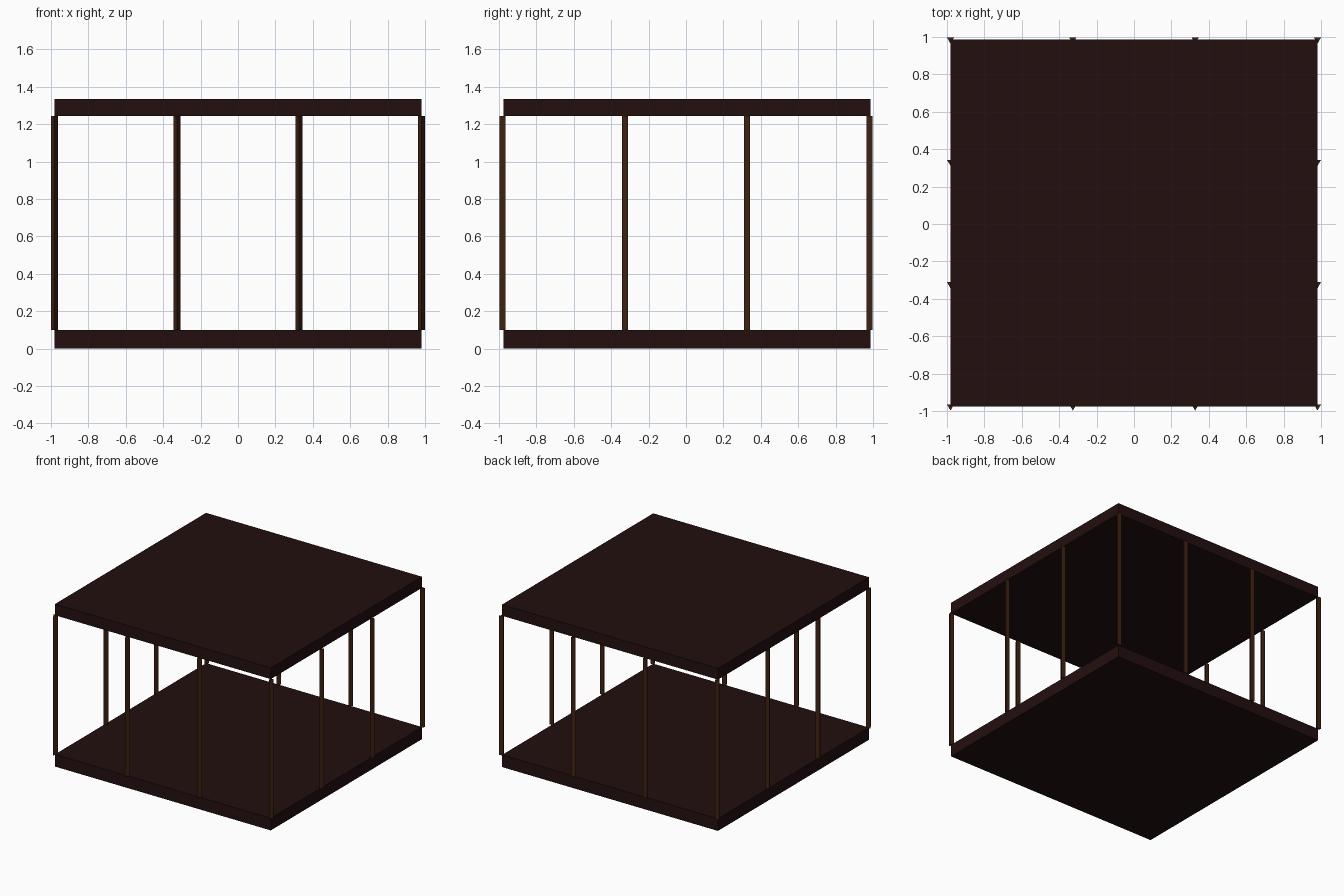
import bpy
import math

if "Cube" in bpy.data.objects:
    bpy.data.objects.remove(bpy.data.objects["Cube"])

HALF = 0.981      # half width of the slabs and of the post grid
CY = 0.0055       # slab centre in y
R = 0.022         # radius of the three-sided posts
Z0, Z1, Z2 = 0.10, 1.243, 1.335


def material(name, rgb):
    m = bpy.data.materials.new(name)
    m.diffuse_color = (*rgb, 1)
    m.use_nodes = True
    m.node_tree.nodes["Principled BSDF"].inputs["Base Color"].default_value = m.diffuse_color
    return m


dark_wood = material("dark red wood", (0.0165, 0.0046, 0.0048))
brown_wood = material("brown wood", (0.052, 0.017, 0.006))


def slab(name, low, high):
    bpy.ops.mesh.primitive_cube_add(size=1, location=(0, CY, (low + high) / 2))
    ob = bpy.context.object
    ob.name = name
    ob.scale = (2 * HALF, 2 * HALF, high - low)
    ob.data.materials.append(dark_wood)


def post(name, x, y):
    # triangular prism with one edge pointing to the front
    bpy.ops.mesh.primitive_cylinder_add(vertices=3, radius=R, depth=Z1 - Z0,
                                        location=(x, y, (Z0 + Z1) / 2))
    ob = bpy.context.object
    ob.name = name
    low = min(ob.data.vertices, key=lambda v: v.co.y).co
    turn = -math.pi / 2 - math.atan2(low.y, low.x)
    ob.rotation_euler.z = turn
    ob.data.materials.append(brown_wood)


# Floor and roof
slab("floor_slab", 0, Z0)
slab("roof_slab", Z1, Z2)

# Four posts along every side, corners shared
steps = [-HALF + i * 2 * HALF / 3 for i in range(4)]
for i, x in enumerate(steps):
    for j, y in enumerate(steps):
        if i in (0, 3) or j in (0, 3):
            post(f"post_{i}_{j}", x, CY + y)
